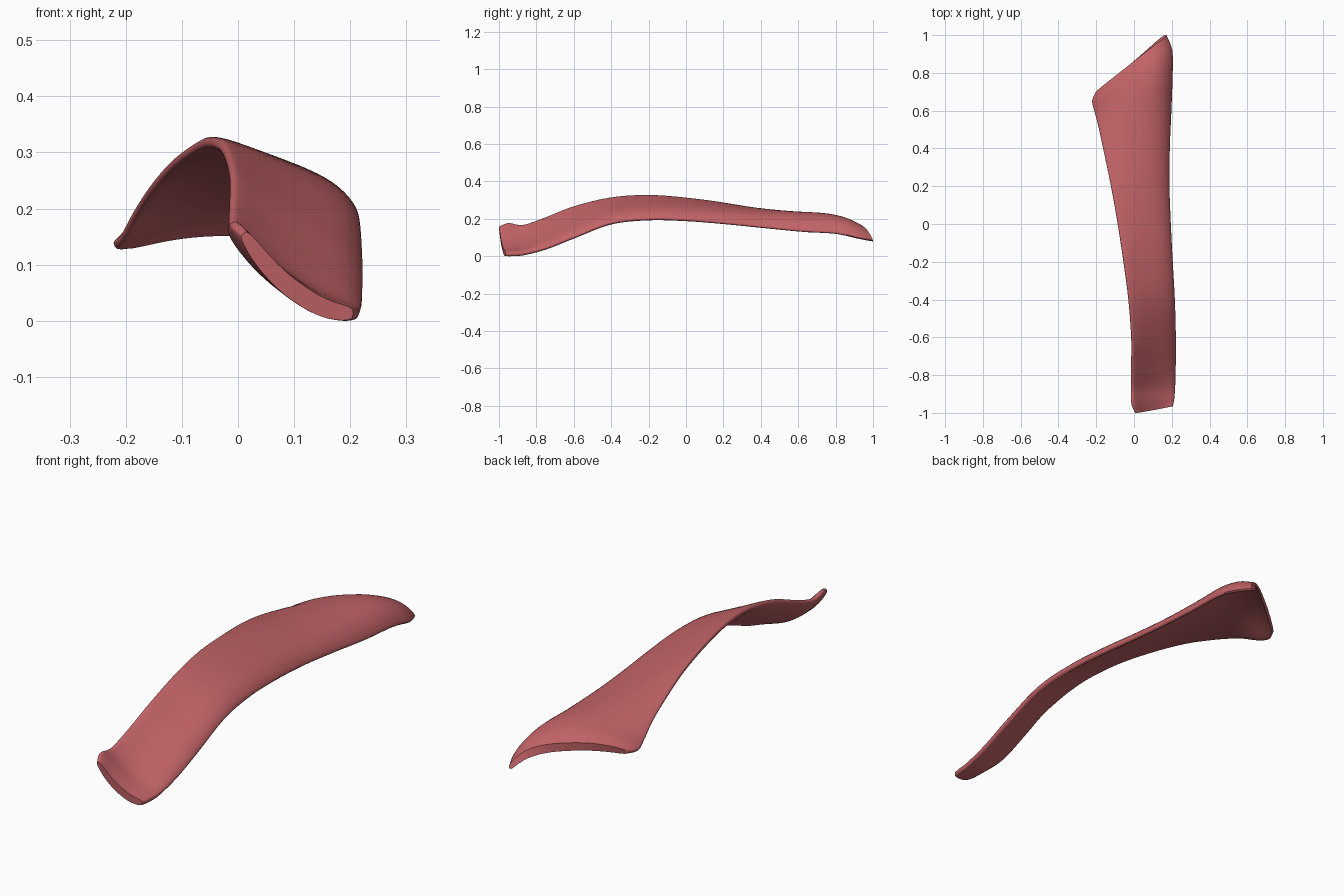
import bpy, bmesh, math
from mathutils import Vector

if "Cube" in bpy.data.objects:
    bpy.data.objects.remove(bpy.data.objects["Cube"])

# Stations along the strip:
# left edge (y, x, top z), right edge (y, x, top z), arch height, thickness, downward curl of right edge
STATIONS = [
    (-1.00, 0.010, .172, -.965, .205, .034, -.038, .032, .006),
    (-.95, -.010, .192, -.93, .212, .036, -.042, .034, .008),
    (-.87, -.013, .182, -.86, .216, .045, -.034, .034, .014),
    (-.75, -.012, .222, -.75, .217, .082, -.022, .034, .026),
    (-.60, -.012, .280, -.60, .217, .144, -.014, .034, .030),
    (-.40, -.028, .326, -.40, .212, .216, -.004, .034, .026),
    (-.20, -.055, .338, -.20, .201, .240, .000, .034, .028),
    (0.00, -.086, .322, 0.00, .191, .236, .006, .033, .029),
    (0.20, -.122, .292, 0.20, .184, .222, .014, .032, .031),
    (0.37, -.157, .249, 0.40, .186, .208, .026, .031, .038),
    (0.50, -.184, .206, 0.62, .195, .200, .038, .031, .052),
    (0.59, -.206, .165, 0.80, .201, .203, .046, .032, .066),
    (0.65, -.220, .150, 0.92, .198, .184, .046, .034, .072),
    (0.70, -.200, .152, 1.00, .168, .152, .034, .034, .054),
]
STEPS, RING = 6, 56


def spline(p0, p1, p2, p3, t):
    """Catmull-Rom blend of four station rows."""
    return [.5 * (2 * b + (c - a) * t + (2 * a - 5 * b + 4 * c - d) * t * t
                  + (3 * b - a - 3 * c + d) * t ** 3)
            for a, b, c, d in zip(p0, p1, p2, p3)]


def centre(row, u):
    """Point on the middle surface; u runs from left edge to right edge."""
    yl, xl, zl, yr, xr, zr, arch, th, curl = row
    z = zl + (zr - zl) * u + arch * (1 - abs(2 * u - 1) ** 2.2)
    z -= th * .5 + curl * u ** 9
    return Vector((xl + (xr - xl) * u, yl + (yr - yl) * u, z))


def soft(v, power):
    return math.copysign(abs(v) ** power, v)


def section(row):
    """Closed flat-oval ring across the strip."""
    pts = []
    for i in range(RING):
        a = 2 * math.pi * i / RING
        u = .5 + .5 * soft(math.cos(a), .85)
        h = row[7] * .5 * (1 + .1 * u) * soft(math.sin(a), .5)
        d = centre(row, min(u + .03, 1)) - centre(row, max(u - .03, 0))
        n = Vector((-d.z, 0, d.x)).normalized()
        pts.append(centre(row, u) + n * h)
    return pts


# Interpolated rows along the whole strip
rows = []
last = len(STATIONS) - 1
for i in range(last):
    quad = [STATIONS[min(max(i + k, 0), last)] for k in (-1, 0, 1, 2)]
    rows += [spline(*quad, s / STEPS) for s in range(STEPS)]
rows.append(list(STATIONS[-1]))

# Muscle strip skin with capped ends
bm = bmesh.new()
rings = [[bm.verts.new(p) for p in section(r)] for r in rows]
for a, b in zip(rings, rings[1:]):
    for i in range(RING):
        j = (i + 1) % RING
        bm.faces.new((a[i], a[j], b[j], b[i]))
for ring in (rings[0], rings[-1]):
    for i in range(RING // 2):
        quad = [ring[i], ring[i + 1], ring[(RING - i - 1) % RING], ring[(RING - i) % RING]]
        bm.faces.new(list(dict.fromkeys(quad)))
bmesh.ops.recalc_face_normals(bm, faces=bm.faces[:])

# Sit on the ground
low = min(v.co.z for v in bm.verts)
for v in bm.verts:
    v.co.z -= low

mesh = bpy.data.meshes.new("muscle_strip")
bm.to_mesh(mesh)
bm.free()
strip = bpy.data.objects.new("muscle_strip", mesh)
bpy.context.collection.objects.link(strip)
red = bpy.data.materials.new("muscle red")
red.diffuse_color = (0.54, 0.125, 0.135, 1)
red.use_nodes = True
red.node_tree.nodes["Principled BSDF"].inputs["Base Color"].default_value = red.diffuse_color
mesh.materials.append(red)

bpy.context.view_layer.objects.active = strip
strip.select_set(True)
bpy.ops.object.shade_smooth_by_angle(angle=math.radians(50))
